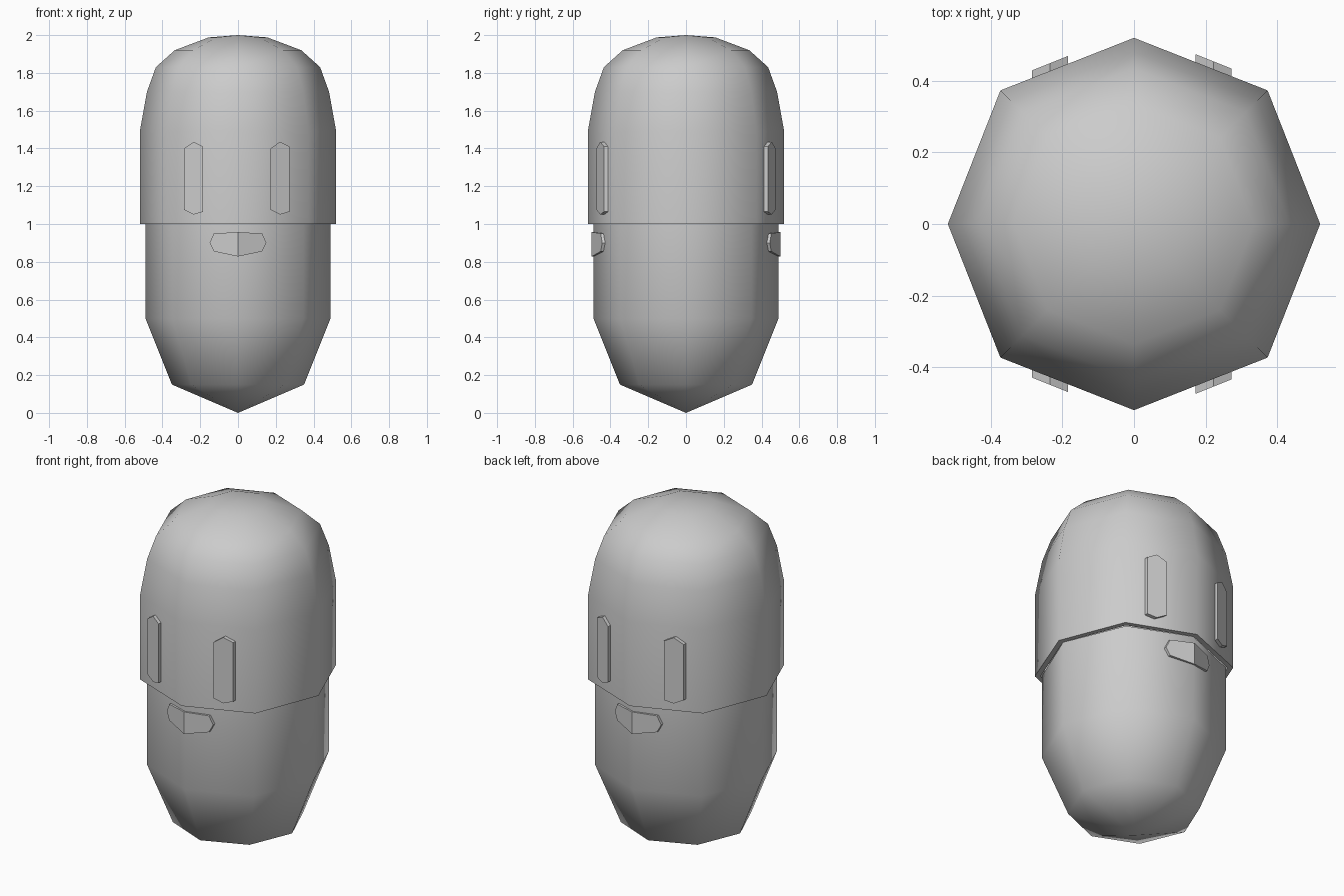
import bpy, bmesh
from math import cos, sin, pi

if "Cube" in bpy.data.objects:
    bpy.data.objects.remove(bpy.data.objects["Cube"])


def finish(name, bm, angle=0.7):
    bmesh.ops.recalc_face_normals(bm, faces=bm.faces)
    me = bpy.data.meshes.new(name)
    bm.to_mesh(me)
    bm.free()
    ob = bpy.data.objects.new(name, me)
    bpy.context.collection.objects.link(ob)
    bpy.ops.object.select_all(action='DESELECT')
    ob.select_set(True)
    bpy.context.view_layer.objects.active = ob
    bpy.ops.object.shade_smooth_by_angle(angle=angle)
    return ob


def lathe(name, profile, diagonal=1.0, sides=8):
    """Eight-sided turning of (radius, z); radius 0 makes a pole."""
    bm = bmesh.new()
    rings = []
    for r, z in profile:
        if r == 0:
            rings.append([bm.verts.new((0, 0, z))] * sides)
        else:
            rings.append([bm.verts.new((r * (diagonal if i % 2 else 1) * cos(2 * pi * i / sides),
                                        r * (diagonal if i % 2 else 1) * sin(2 * pi * i / sides), z))
                          for i in range(sides)])
    for a, b in zip(rings, rings[1:]):
        for i in range(sides):
            j = (i + 1) % sides
            bm.faces.new(list(dict.fromkeys((a[i], a[j], b[j], b[i]))))
    return finish(name, bm, 0.85)


def plate(name, outlines, depth, side):
    """Thin plates on the facets; outlines are lists of (x, y, z) on the front."""
    bm = bmesh.new()
    for outline in outlines:
        front = [bm.verts.new((x, y * side, z)) for x, y, z in outline]
        back = [bm.verts.new((x, (y + depth) * side, z)) for x, y, z in outline]
        bm.faces.new(front)
        bm.faces.new(back)
        for i in range(len(front)):
            j = (i + 1) % len(front)
            bm.faces.new((front[i], front[j], back[j], back[i]))
    bmesh.ops.remove_doubles(bm, verts=bm.verts, dist=0.0001)
    return finish(name, bm)


# lower body with rounded bottom
lathe("body", [(0, 0), (0.35, 0.15), (0.49, 0.5), (0.49, 1.0)])

# overhanging domed cap with its ledge
lathe("cap", [(0.49, 1.0), (0.52, 1.0), (0.52, 1.49), (0.482, 1.70), (0.435, 1.83),
              (0.335, 1.92), (0.155, 1.988), (0, 2.0)], 1.015)

# eyes and mouth, on the front and the back
for side, label in ((1, "front"), (-1, "back")):
    for x0, word in ((-0.285, "left"), (0.172, "right")):
        x1, mid = x0 + 0.1, x0 + 0.05
        pts = [(x0, 1.075), (mid, 1.05), (x1, 1.065), (x1, 1.41), (mid, 1.435), (x0, 1.40)]
        plate(f"{label}_{word}_eye",
              [[(x, -0.543 + 0.4 * abs(x), z) for x, z in pts]], 0.06, side)
    halves = []
    for s in (-1, 1):
        pts = [(0, 0.828), (0.128, 0.855), (0.15, 0.90), (0.128, 0.95), (0, 0.957)]
        halves.append([(s * x, -0.499 + 0.37 * x, z) for x, z in pts])
    plate(f"{label}_mouth", halves, 0.06, side)
